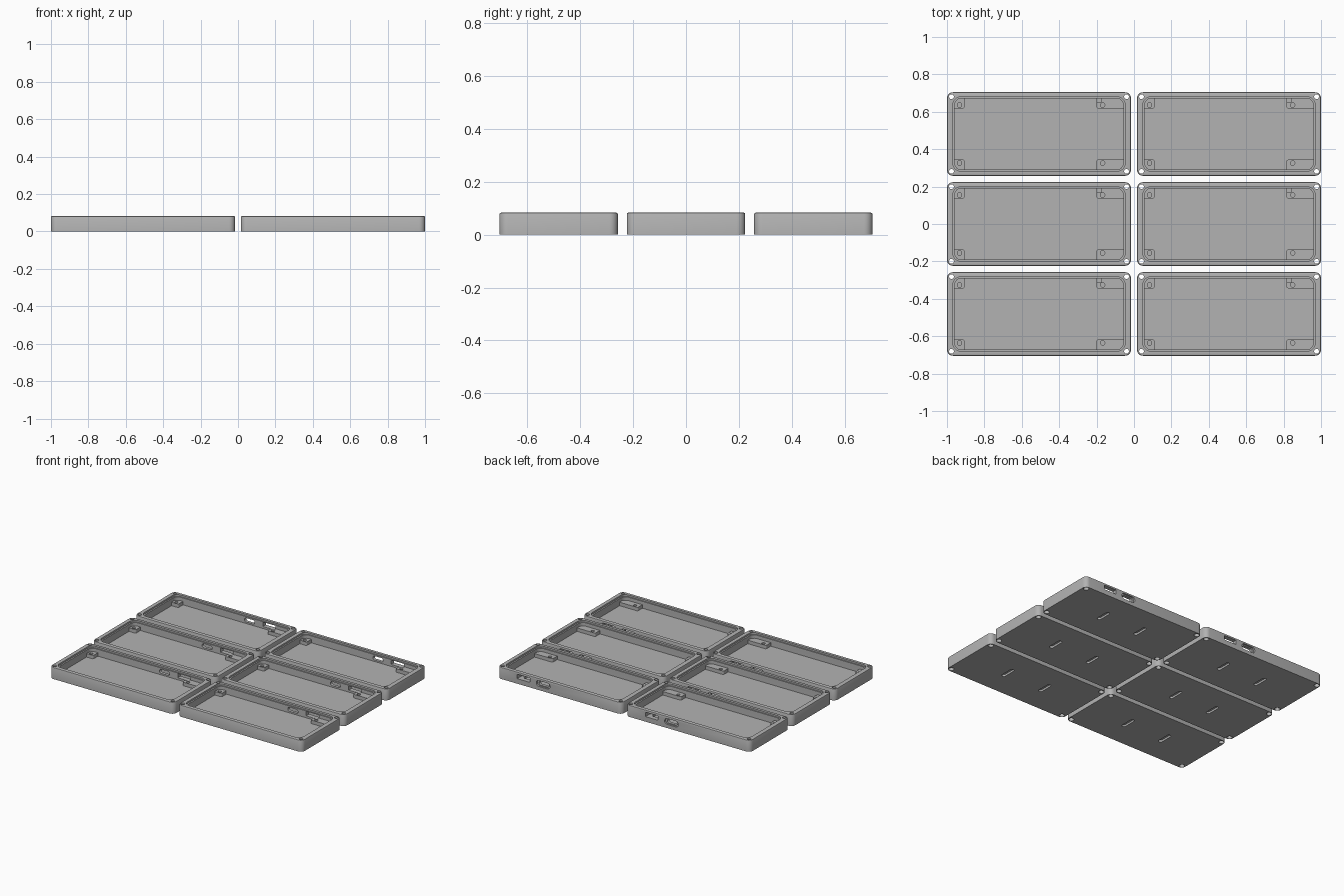
import bpy, bmesh, math

if "Cube" in bpy.data.objects:
    bpy.data.objects.remove(bpy.data.objects["Cube"])

W, D, H = 0.984, 0.447, 0.083     # one tray
FLOOR = 0.022

plastic = bpy.data.materials.new("grey plastic")
plastic.diffuse_color = (0.45, 0.45, 0.45, 1)
plastic.use_nodes = True
plastic.node_tree.nodes["Principled BSDF"].inputs["Base Color"].default_value = plastic.diffuse_color


def outline(cx, cy, w, d, r, seg=6):
    """Rounded rectangle as a list of points."""
    pts = []
    for i, (sx, sy) in enumerate([(1, 1), (-1, 1), (-1, -1), (1, -1)]):
        for k in range(seg + 1):
            a = math.radians(90 * (i + k / seg))
            p = (cx + sx * (w / 2 - r) + r * math.cos(a), cy + sy * (d / 2 - r) + r * math.sin(a))
            if not pts or math.dist(p, pts[-1]) > 1e-5:
                pts.append(p)
    if math.dist(pts[0], pts[-1]) < 1e-5:
        pts.pop()
    return pts


def loft(name, rings):
    """Solid through stacked rings of 3D points."""
    bm = bmesh.new()
    rows = [[bm.verts.new(p) for p in ring] for ring in rings]
    n = len(rows[0])
    for a, b in zip(rows, rows[1:]):
        for i in range(n):
            j = (i + 1) % n
            bm.faces.new((a[i], a[j], b[j], b[i]))
    bm.faces.new(rows[0][::-1])
    bm.faces.new(rows[-1])
    bmesh.ops.recalc_face_normals(bm, faces=bm.faces)
    me = bpy.data.meshes.new(name)
    bm.to_mesh(me)
    bm.free()
    me.materials.append(plastic)
    ob = bpy.data.objects.new(name, me)
    bpy.context.collection.objects.link(ob)
    return ob


def slab(name, cx, cy, w, d, r, z0, z1, seg=6):
    pts = outline(cx, cy, w, d, r, seg)
    return loft(name, [[(x, y, z) for x, y in pts] for z in (z0, z1)])


def wall_slot(name, cx, cz, w, h, r, y0, y1):
    pts = outline(cx, cz, w, h, r)
    return loft(name, [[(x, y, z) for x, z in pts] for y in (y0, y1)])


# tray body with a softened top edge
c = 0.006
rings = []
for z, inset in [(0, 0), (H - c, 0), (H - 0.3 * c, 0.3 * c), (H, c)]:
    rings.append([(x, y, z) for x, y in outline(0, 0, W - 2 * inset, D - 2 * inset, 0.032 - inset)])
tray = loft("tray_1", rings)
helpers = []


def apply_bool(tool, op):
    m = tray.modifiers.new(tool.name, 'BOOLEAN')
    m.operation, m.object, m.solver = op, tool, 'EXACT'
    tool.hide_render = True
    helpers.append(tool)


# cavity and the stepped lip around it
apply_bool(slab("cavity", 0, 0, 0.902, 0.381, 0.036, FLOOR, 0.2), 'DIFFERENCE')
apply_bool(slab("lip_recess", 0, 0, 0.922, 0.397, 0.044, H - 0.012, 0.2), 'DIFFERENCE')

# standoffs: square pads on the left, long pads on the right
for sy in (1, -1):
    y = sy * 0.168
    apply_bool(slab("short_standoff", -0.43, y, 0.065, 0.062, 0.01, 0.01, 0.047), 'UNION')
    apply_bool(slab("long_standoff", 0.383, y, 0.152, 0.062, 0.01, 0.01, 0.047), 'UNION')
    for x in (-0.425, 0.34):
        apply_bool(slab("pilot_hole", x, sy * 0.155, 0.024, 0.024, 0.012, 0.026, 0.2, 4), 'DIFFERENCE')

# corner screw holes with counterbores underneath
for sx in (1, -1):
    for sy in (1, -1):
        x, y = sx * (W / 2 - 0.024), sy * (D / 2 - 0.024)
        apply_bool(slab("screw_hole", x, y, 0.026, 0.026, 0.013, -0.1, 0.2, 4), 'DIFFERENCE')
        apply_bool(slab("counterbore", x, y, 0.036, 0.036, 0.018, -0.1, 0.035, 4), 'DIFFERENCE')

# connector openings through the back wall
apply_bool(wall_slot("square_port", 0.285, 0.052, 0.1, 0.032, 0.003, 0.17, 0.3), 'DIFFERENCE')
apply_bool(wall_slot("round_port", 0.13, 0.047, 0.08, 0.028, 0.013, 0.17, 0.3), 'DIFFERENCE')
apply_bool(wall_slot("round_port_recess", 0.13, 0.047, 0.108, 0.042, 0.02, D / 2 - 0.012, 0.3), 'DIFFERENCE')

# hanging slots in the underside
for x in (0.155, -0.155):
    apply_bool(slab("hanging_slot", x, 0, 0.027, 0.11, 0.0134, -0.1, 0.014), 'DIFFERENCE')

# bake the tray and drop the helpers
dg = bpy.context.evaluated_depsgraph_get()
baked = bpy.data.meshes.new_from_object(tray.evaluated_get(dg))
tray.modifiers.clear()
tray.data = baked
for h in helpers:
    bpy.data.objects.remove(h)
bpy.context.view_layer.objects.active = tray
tray.select_set(True)
bpy.ops.object.shade_smooth_by_angle(angle=math.radians(30))

# two columns by three rows of identical trays
spots = [(x, y) for y in (-0.481, 0, 0.481) for x in (-0.508, 0.508)]
for i, (x, y) in enumerate(spots):
    ob = tray
    if i:
        ob = tray.copy()
        ob.name = f"tray_{i + 1}"
        bpy.context.collection.objects.link(ob)
    ob.location = (x, y, 0)
